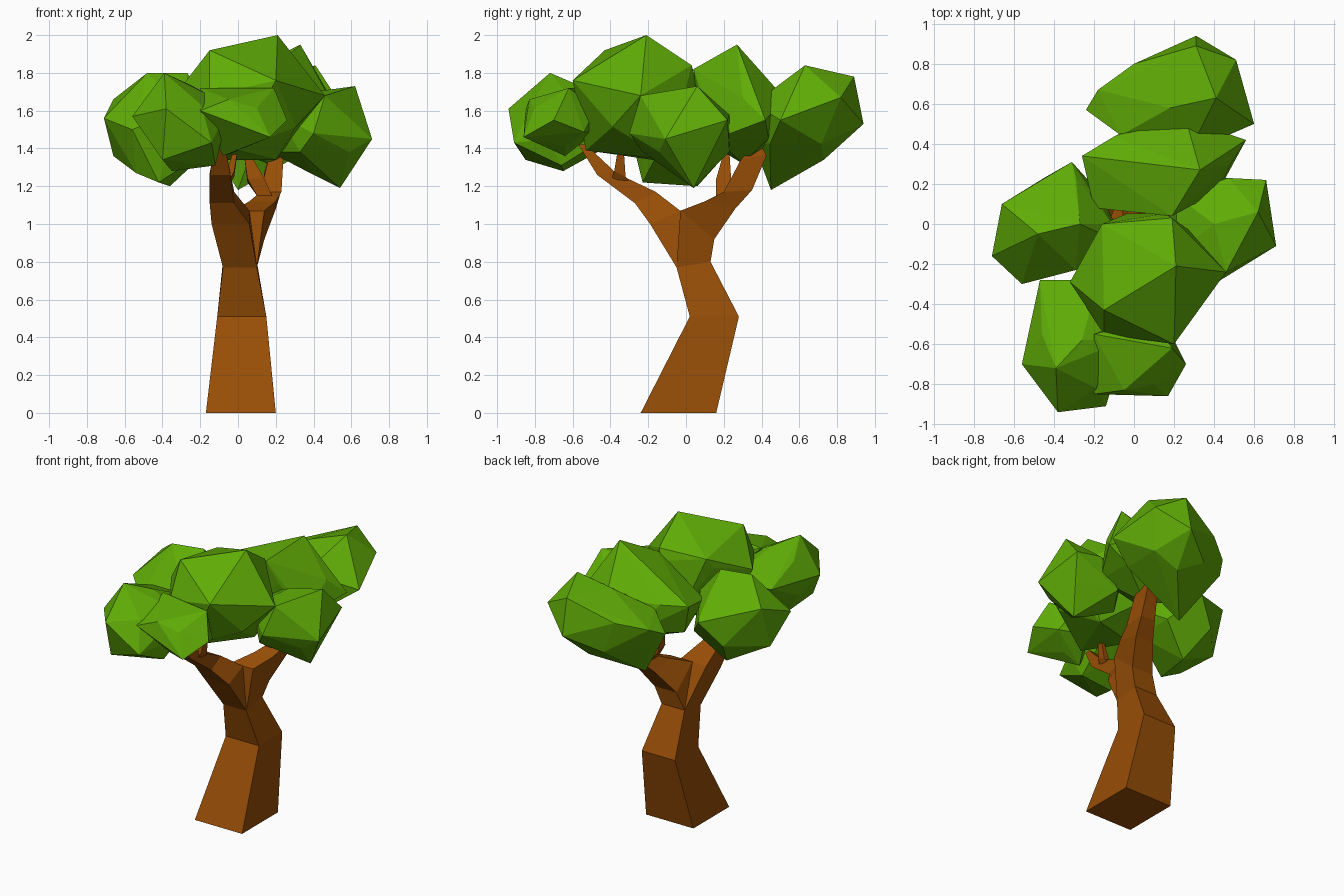
import bpy
import bmesh
from mathutils import Vector

default_cube = bpy.data.objects.get("Cube")
if default_cube:
    bpy.data.objects.remove(default_cube, do_unlink=True)


def make_material(name, color):
    material = bpy.data.materials.new(name)
    material.use_nodes = True
    material.diffuse_color = color
    shader = material.node_tree.nodes["Principled BSDF"]
    shader.inputs["Base Color"].default_value = color
    shader.inputs["Roughness"].default_value = 0.9
    return material


leaf_green = make_material("leaf_green", (0.115, 0.41, 0.002, 1))
bark_brown = make_material("bark_brown", (0.31, 0.076, 0.002, 1))


def finish(bm, name, material):
    """Turn a bmesh into a flat shaded object with one colour."""
    bmesh.ops.recalc_face_normals(bm, faces=bm.faces)
    mesh = bpy.data.meshes.new(name)
    bm.to_mesh(mesh)
    bm.free()
    mesh.materials.append(material)
    obj = bpy.data.objects.new(name, mesh)
    bpy.context.scene.collection.objects.link(obj)
    return obj


def limb(name, sections):
    """Four sided limb; a section is (front y, z, back y, z, x min, x max)."""
    bm = bmesh.new()
    rings = []
    for front_y, front_z, back_y, back_z, x_min, x_max in sections:
        corners = ((x_min, front_y, front_z), (x_max, front_y, front_z),
                   (x_max, back_y, back_z), (x_min, back_y, back_z))
        rings.append([bm.verts.new(corner) for corner in corners])
    for lower, upper in zip(rings, rings[1:]):
        for i in range(len(lower)):
            j = (i + 1) % len(lower)
            bm.faces.new((lower[i], lower[j], upper[j], upper[i]))
    bm.faces.new(rings[0])
    bm.faces.new(rings[-1])
    return finish(bm, name, bark_brown)


def leaf_clump(name, center, radii, peaks):
    """Faceted ball with extra peaks, wrapped in one convex skin."""
    bm = bmesh.new()
    bmesh.ops.create_icosphere(bm, subdivisions=1, radius=1)
    center, radii = Vector(center), Vector(radii)
    points = [center + vert.co * radii for vert in bm.verts]
    bm.clear()
    for point in points + [Vector(peak) for peak in peaks]:
        bm.verts.new(point)
    bmesh.ops.convex_hull(bm, input=list(bm.verts))
    loose = [vert for vert in bm.verts if not vert.link_faces]
    bmesh.ops.delete(bm, geom=loose, context="VERTS")
    return finish(bm, name, leaf_green)


# Bent trunk
fork_base = (-.05, .77, .13, .8, -.08, .1)
limb("trunk", [(-.24, 0, .16, 0, -.17, .2),
               (.02, .51, .28, .51, -.11, .15),
               fork_base])

# Two main branches growing out of the trunk top
limb("front_branch", [fork_base,
                      (-.19, 1, -.03, 1.07, -.14, .06),
                      (-.27, 1.11, -.16, 1.17, -.15, -.02),
                      (-.47, 1.26, -.37, 1.27, -.15, -.04),
                      (-.57, 1.42, -.53, 1.42, -.12, -.07)])
limb("back_branch", [fork_base,
                     (-.03, 1.07, .15, .92, -.03, .14),
                     (.1, 1.12, .26, 1.08, .06, .2),
                     (.2, 1.17, .35, 1.18, .12, .23),
                     (.29, 1.34, .43, 1.37, .16, .24),
                     (.4, 1.46, .45, 1.45, .19, .22)])

# Short side twigs
limb("back_twig", [(.16, 1.15, .26, 1.15, .1, .18),
                   (.16, 1.24, .24, 1.22, .05, .14),
                   (.2, 1.38, .23, 1.38, .03, .06)])
limb("front_twig", [(-.4, 1.22, -.28, 1.2, -.12, -.05),
                    (-.38, 1.28, -.32, 1.25, -.06, -.02),
                    (-.36, 1.4, -.33, 1.4, -.02, 0)])

# Leaf clumps of the crown
leaf_clump("middle_leaves", (.06, -.22, 1.64), (.34, .32, .28), [
    (.21, -.21, 2), (-.15, -.43, 1.92), (.2, -.6, 1.76), (.46, -.24, 1.68),
    (-.16, 0, 1.84), (.19, .03, 1.84), (-.15, -.55, 1.68), (-.32, -.29, 1.7),
    (0, -.53, 1.39), (.2, -.1, 1.34), (-.12, -.18, 1.34)])
leaf_clump("right_leaves", (.4, 0, 1.48), (.26, .27, .22), [
    (.46, -.24, 1.68), (.71, -.11, 1.45), (.54, .04, 1.19), (.66, .22, 1.55),
    (.62, .06, 1.73), (.4, -.3, 1.48)])
leaf_clump("inner_back_leaves", (.16, .3, 1.56), (.36, .26, .24), [
    (.33, .27, 1.95), (.19, .04, 1.82), (.56, .42, 1.55), (-.26, .34, 1.66),
    (-.2, .3, 1.45), (-.2, .08, 1.6)])
leaf_clump("back_leaves", (.18, .58, 1.53), (.34, .26, .24), [
    (.31, .94, 1.53), (.31, .89, 1.78), (.41, .63, 1.84), (.6, .5, 1.55),
    (0, .45, 1.18), (-.24, .57, 1.55), (-.18, .67, 1.6), (0, .8, 1.65),
    (.25, .73, 1.34), (.51, .82, 1.67)])
leaf_clump("left_leaves", (-.37, 0, 1.5), (.29, .27, .25), [
    (-.71, -.16, 1.56), (-.66, .1, 1.66), (-.66, 0, 1.36), (-.42, -.23, 1.22),
    (-.36, .06, 1.2), (-.54, -.18, 1.27), (-.48, -.05, 1.8), (-.27, 0, 1.8),
    (-.31, .31, 1.55), (-.56, -.3, 1.5), (-.05, -.1, 1.55)])
leaf_clump("front_leaves", (-.26, -.58, 1.54), (.24, .28, .2), [
    (-.56, -.7, 1.57), (-.38, -.94, 1.61), (-.14, -.91, 1.43),
    (-.4, -.85, 1.34), (-.39, -.72, 1.8), (-.46, -.55, 1.7),
    (-.35, -.65, 1.28), (-.12, -.66, 1.31), (-.47, -.28, 1.6),
    (-.28, -.28, 1.6)])
leaf_clump("small_front_leaves", (.05, -.64, 1.55), (.18, .19, .14), [
    (.17, -.86, 1.46), (.26, -.7, 1.55), (.19, -.62, 1.72), (-.05, -.83, 1.66),
    (-.2, -.55, 1.72), (-.2, -.85, 1.6), (-.08, -.64, 1.36)])
